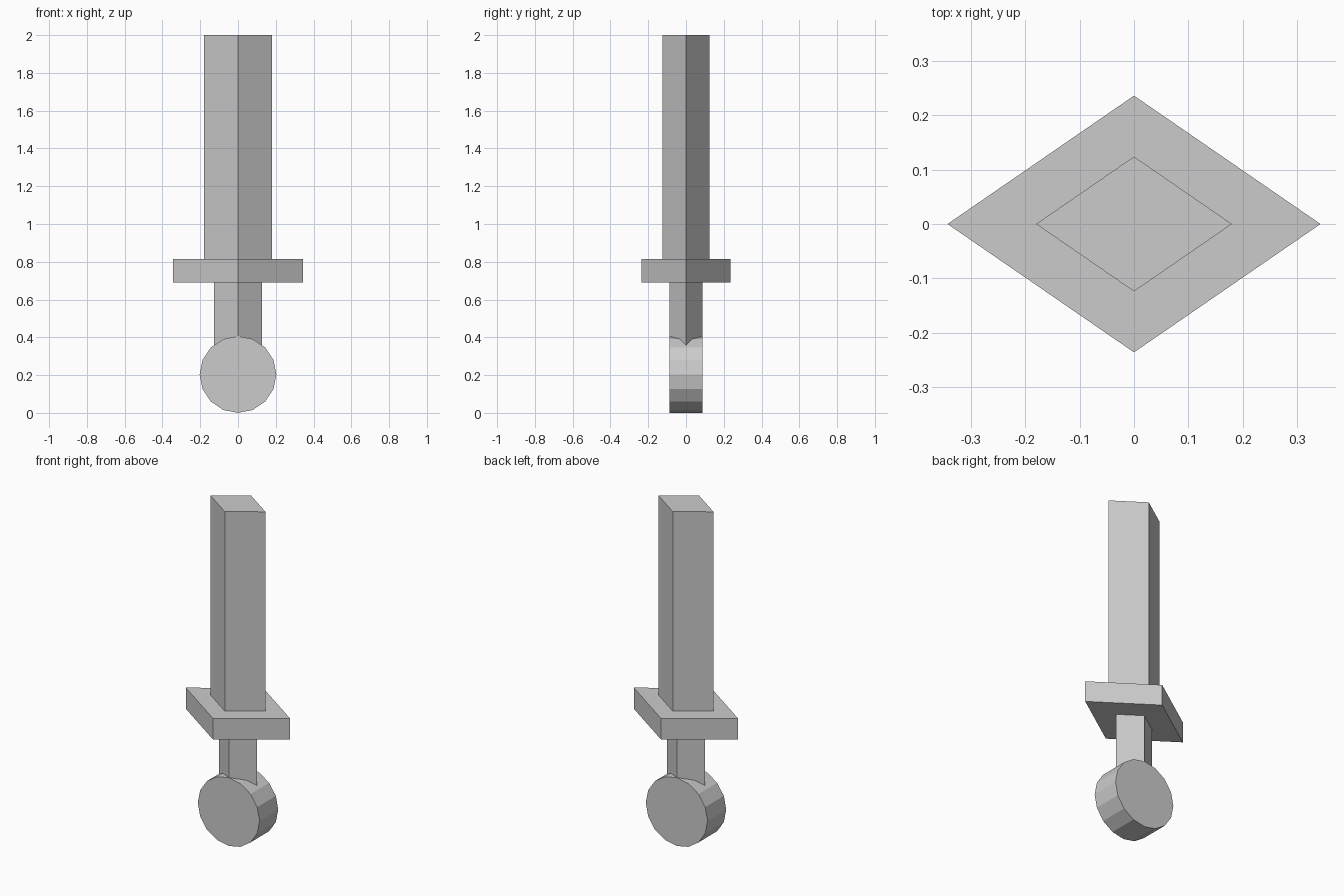
import bpy
import math

cube = bpy.data.objects.get("Cube")
if cube:
    bpy.data.objects.remove(cube, do_unlink=True)

# Single plain grey for the whole sword
GREY = (0.6, 0.6, 0.6, 1.0)
grey = bpy.data.materials.new("plain_grey")
grey.use_nodes = True
grey.diffuse_color = GREY
bsdf = next(n for n in grey.node_tree.nodes if n.type == "BSDF_PRINCIPLED")
bsdf.inputs["Base Color"].default_value = GREY


def finish(name):
    obj = bpy.context.object
    obj.name = name
    obj.data.materials.append(grey)
    bpy.ops.object.transform_apply(location=False, rotation=True, scale=True)
    bpy.ops.object.shade_flat()
    return obj


def diamond_bar(name, half_x, half_y, bottom, top):
    """Upright bar with a diamond cross-section, corners on the axes."""
    bpy.ops.mesh.primitive_cylinder_add(
        vertices=4, radius=1, depth=top - bottom,
        location=(0, 0, (bottom + top) / 2))
    bpy.context.object.scale = (half_x, half_y, 1)
    return finish(name)


# Blade, crossguard and grip
diamond_bar("blade", 0.18, 0.124, 0.815, 2.0)
diamond_bar("crossguard", 0.343, 0.236, 0.69, 0.815)
diamond_bar("grip", 0.126, 0.0865, 0.25, 0.69)

# Round pommel, flat ends facing front and back
bpy.ops.mesh.primitive_cylinder_add(
    vertices=16, radius=0.203, depth=0.175,
    location=(0, 0, 0.203), rotation=(math.pi / 2, 0, 0))
finish("pommel")
